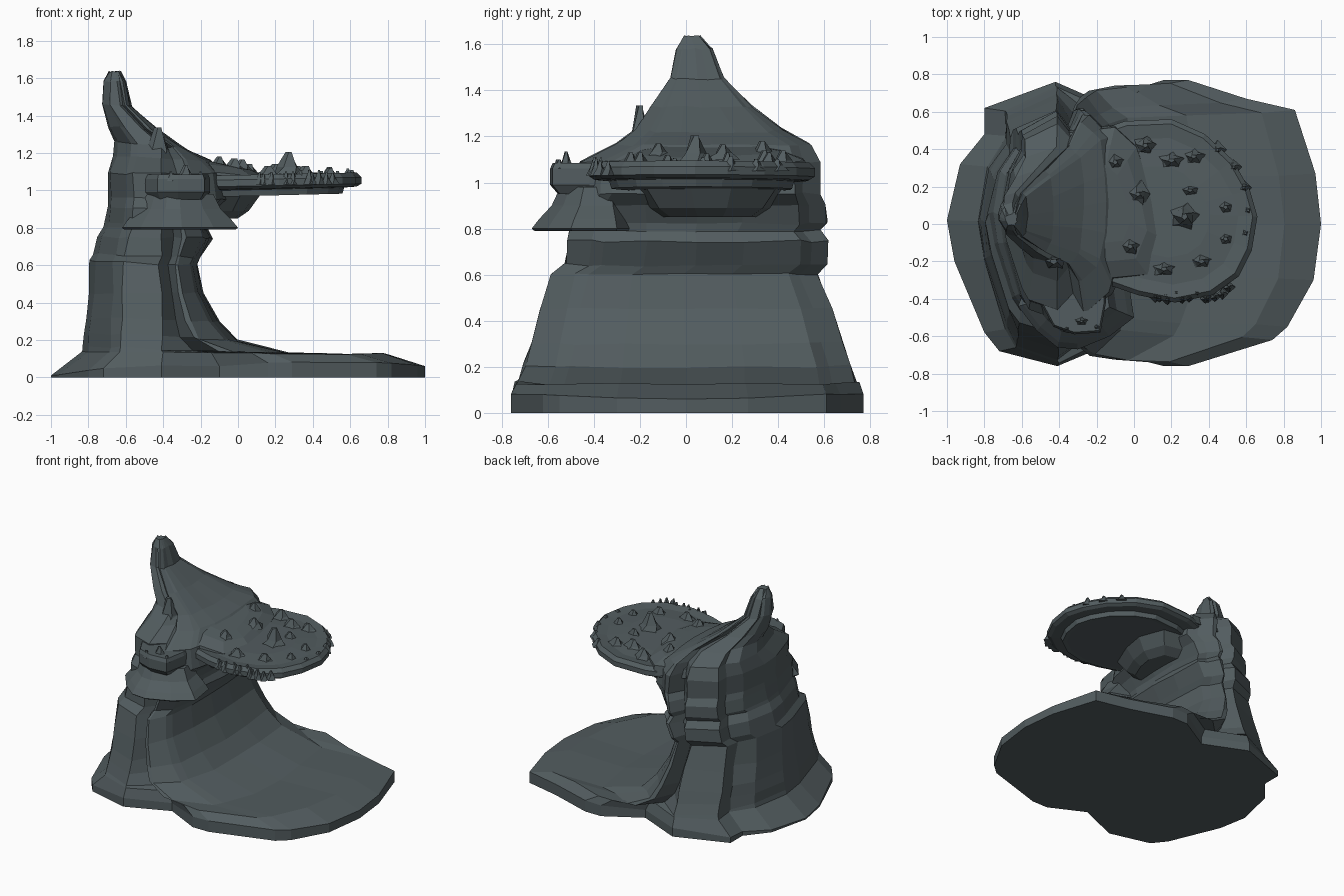
import bpy, bmesh, math, random
from mathutils import Vector

random.seed(4)
slate = bpy.data.materials.new("dark slate rock")
slate.diffuse_color = (0.085, 0.108, 0.115, 1)


def loft(name, rings):
    """Skin a stack of equal-length rings and cap both ends."""
    bm = bmesh.new()
    vs = [[bm.verts.new(p) for p in r] for r in rings]
    n = len(rings[0])
    for a, b in zip(vs, vs[1:]):
        for i in range(n):
            j = (i + 1) % n
            bm.faces.new((a[i], a[j], b[j], b[i]))
    bm.faces.new(vs[0])
    bm.faces.new(vs[-1])
    bmesh.ops.recalc_face_normals(bm, faces=bm.faces)
    me = bpy.data.meshes.new(name)
    bm.to_mesh(me)
    bm.free()
    me.materials.append(slate)
    ob = bpy.data.objects.new(name, me)
    bpy.context.collection.objects.link(ob)
    return ob


# Two-lobed footprint shared by every ring of the cliff
FOOT = [(-1, .02), (-.93, .32), (-.8, .48), (-.8, .62), (-.42, .76), (-.1, .62),
        (.16, .77), (.29, .77), (.6, .67), (.86, .61), (.97, .27), (1, 0),
        (.96, -.3), (.82, -.55), (.74, -.62), (.29, -.76), (.16, -.76),
        (-.1, -.63), (-.41, -.76), (-.72, -.68), (-.8, -.58), (-.96, -.2)]


def cliff_ring(xl, xr, yf, yb, zl, zr, jit=.006):
    cx = min(-.4, xl + .65 * (xr - xl))
    ring = []
    for x, y in FOOT:
        px = cx + (x + .4) * ((cx - xl) / .6 if x < -.4 else (xr - cx) / 1.4)
        py = (yf + yb) / 2 + y / .77 * (yb - yf) / 2
        s = max(0, min(1, (px - xl) / (xr - xl)))
        ring.append((px + random.uniform(-jit, jit), py + random.uniform(-jit, jit),
                     zl + (zr - zl) * s + random.uniform(-jit, jit)))
    return ring


# Cliff: spreading foot, concave column and leaning peak
foot0 = [(x, y, 0) for x, y in FOOT]
foot1 = [(x, y, .01 + .025 * (x + 1) + .04 * (y / .77) ** 2) for x, y in FOOT]
levels = [
    (-.83, .80, -.75, .75, .14, .125), (-.825, .35, -.735, .735, .17, .115),
    (-.82, 0, -.71, .71, .24, .20), (-.815, -.10, -.68, .68, .32, .30),
    (-.80, -.19, -.64, .63, .45, .45), (-.79, -.22, -.59, .57, .62, .60),
    (-.775, -.205, -.53, .61, .66, .64), (-.75, -.14, -.52, .62, .75, .745),
    (-.72, -.16, -.51, .58, .80, .79), (-.71, -.15, -.52, .61, .83, .82),
    (-.70, -.11, -.52, .61, .91, .90), (-.70, -.05, -.47, .58, .96, .95),
    (-.70, -.08, -.47, .58, 1.09, 1.09), (-.67, -.15, -.31, .54, 1.18, 1.16),
    (-.66, -.27, -.22, .42, 1.26, 1.22), (-.69, -.43, -.15, .29, 1.34, 1.33),
    (-.73, -.57, -.07, .17, 1.46, 1.45), (-.72, -.60, -.04, .12, 1.58, 1.58),
    (-.69, -.63, -.01, .06, 1.635, 1.635)]
loft("cliff", [foot0, foot1] + [cliff_ring(*l) for l in levels])


def slab(name, outline, layers, centre, tilt=0):
    """Stack scaled copies of an outline; layers are (scale, z)."""
    cx, cy = centre
    return loft(name, [[(cx + (x - cx) * k, cy + (y - cy) * k, z + tilt * (x - cx))
                        for x, y in outline] for k, z in layers])


# Overhanging platform with stepped underside
DISC = [(-.2, .5), (-.05, .55), (.2, .56), (.38, .48), (.53, .34), (.62, .18), (.66, .04),
        (.63, -.14), (.56, -.28), (.42, -.38), (.22, -.42), (.02, -.38), (-.15, -.32),
        (-.3, -.1), (-.3, .25)]
slab("platform", DISC,
     [(.74, .975), (.80, .972), (.82, 1.005), (.95, 1.01), (1, 1.025), (1, 1.06),
      (.95, 1.085), (.8, 1.075), (.5, 1.085)], (.15, .06), .02)

# Raised slope where the platform meets the cliff
slab("platform_rise",
     [(-.35, .5), (-.1, .53), (.02, .42), (.12, .12), (.16, -.08), (.08, -.28),
      (-.12, -.3), (-.35, -.2)],
     [(1, 1.04), (.97, 1.105), (.75, 1.145), (.5, 1.165)], (-.2, .1), -.1)

# Rock bracket beneath the platform
slab("bracket", [(-.3, .48), (.06, .4), (.13, .2), (.1, .02), (.02, -.18), (-.3, -.3)],
     [(.6, .85), (.78, .89), (1, .99)], (-.2, .1))

# Lower front shelf and the terrace above it
slab("front_shelf",
     [(-.62, -.44), (-.52, -.57), (-.41, -.66), (-.3, -.67), (-.13, -.6), (0, -.5),
      (-.03, -.3), (-.3, -.2), (-.55, -.25)],
     [(.96, .79), (1, .80), (.9, .84), (.72, .90), (.6, .98)], (-.33, -.36))
slab("front_terrace",
     [(-.5, -.42), (-.43, -.55), (-.32, -.59), (-.18, -.58), (-.15, -.42), (-.16, -.25),
      (-.4, -.2), (-.52, -.3)],
     [(.85, .95), (1, .99), (1, 1.06), (.95, 1.085)], (-.33, -.36))


def rock(name, x, y, z0, z1, rx, ry, sides=5):
    """Craggy stump tapering to a small tip."""
    rings = []
    for t, k in ((0, 1), (.45, .55), (1, .18)):
        rings.append([(x + rx * k * math.cos(a * math.tau / sides + t) * random.uniform(.8, 1.15),
                       y + ry * k * math.sin(a * math.tau / sides + t) * random.uniform(.8, 1.15),
                       z0 + (z1 - z0) * t) for a in range(sides)])
    loft(name, rings)


# Crags: knob on the ridge, spikes on terrace and platform
crags = [(-.43, -.2, 1.12, 1.335, .12, .08), (-.28, -.52, 1.06, 1.135, .06, .035),
         (-.2, -.55, 1.06, 1.10, .03, .03), (-.36, -.56, 1.05, 1.1, .03, .025),
         (.27, .04, 1.06, 1.205, .11, .10), (.02, .16, 1.1, 1.165, .08, .07),
         (-.02, -.12, 1.1, 1.17, .08, .07), (.2, .34, 1.06, 1.14, .10, .06),
         (.32, .36, 1.06, 1.13, .09, .06), (.49, .09, 1.05, 1.125, .07, .06),
         (.49, -.08, 1.05, 1.12, .07, .06), (.36, -.2, 1.06, 1.13, .10, .06),
         (.16, -.24, 1.06, 1.13, .10, .06), (.3, .18, 1.06, 1.13, .08, .05),
         (.06, .42, 1.06, 1.14, .09, .07), (-.1, .33, 1.1, 1.18, .07, .07)]
for i, c in enumerate(crags):
    rock(f"crag_{i}", *c)

# Rubble along the front rim
for i in range(14):
    x = .1 + .4 * i / 13 + random.uniform(-.015, .015)
    y = -.375 + .5 * max(0, x - .35) ** 1.5 + random.uniform(-.03, .02)
    rock(f"rubble_{i}", x, y, 1.03, 1.085 + random.uniform(0, .03), .035, .03, 4)

# Low stones on the rear rim
for i in range(5):
    a = -.25 + .28 * i
    rock(f"rim_stone_{i}", .15 + .46 * math.cos(a), .06 + .44 * math.sin(a),
         1.05, 1.10 + random.uniform(0, .02), .05, .05, 4)
